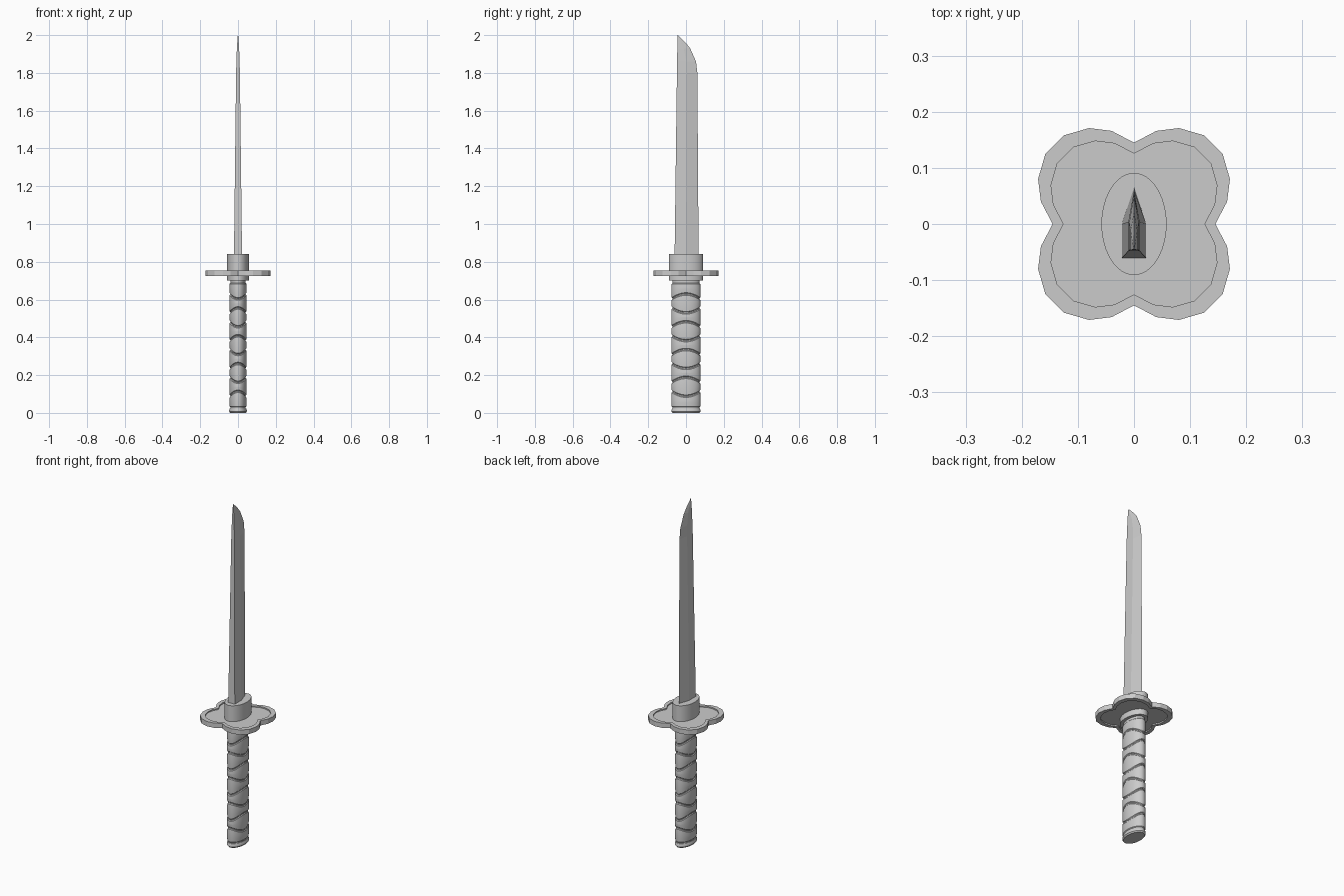
import bpy
from math import sin, cos, pi

cube = bpy.data.objects.get("Cube")
if cube:
    bpy.data.objects.remove(cube)

steel = bpy.data.materials.new("plain_grey")
steel.use_nodes = True
GREY = (0.6, 0.6, 0.6, 1)
steel.diffuse_color = GREY
steel.node_tree.nodes["Principled BSDF"].inputs["Base Color"].default_value = GREY


def loft(name, rings, smooth=True):
    """Skin a stack of equal-length point rings and cap both ends."""
    n = len(rings[0])
    verts = [p for ring in rings for p in ring]
    faces = [(r * n + i, r * n + (i + 1) % n, (r + 1) * n + (i + 1) % n, (r + 1) * n + i)
             for r in range(len(rings) - 1) for i in range(n)]
    faces += [tuple(reversed(range(n))), tuple(range(len(verts) - n, len(verts)))]
    mesh = bpy.data.meshes.new(name)
    mesh.from_pydata(verts, [], faces)
    mesh.validate()
    mesh.materials.append(steel)
    obj = bpy.data.objects.new(name, mesh)
    bpy.context.collection.objects.link(obj)
    if smooth:
        bpy.ops.object.select_all(action="DESELECT")
        obj.select_set(True)
        bpy.context.view_layer.objects.active = obj
        bpy.ops.object.shade_smooth_by_angle(angle=0.6)
    return obj


def oval(rx, ry, height, n=48):
    """Ellipse ring; height is a number or a function of the angle."""
    h = height if callable(height) else lambda a: height
    angles = [2 * pi * i / n for i in range(n)]
    return [(rx * cos(a), ry * sin(a), h(a)) for a in angles]


# Blade: square spine at the front, ridge in the middle, cutting edge at the back
stations = [  # height, spine y, ridge y, edge y, half thickness
    (0.78, -0.061, 0.0, 0.067, 0.022),
    (1.80, -0.048, 0.004, 0.060, 0.010),
    (1.86, -0.047, 0.002, 0.053, 0.0085),
    (1.93, -0.046, -0.012, 0.022, 0.006),
    (1.96, -0.046, -0.025, -0.002, 0.004),
    (2.00, -0.045, -0.044, -0.043, 0.001)]
loft("blade", [[(-t, s, z), (t, s, z), (t, m, z), (0, e, z), (-t, m, z)]
               for z, s, m, e, t in stations], smooth=False)

# Guard: four-lobed plate with a raised rim on both sides
quarter = [(0.145, 0), (0.166, 0.04), (0.171, 0.08), (0.158, 0.125),
           (0.125, 0.158), (0.08, 0.171), (0.04, 0.166)]
outline = []
for turn in range(4):
    c, s = round(cos(turn * pi / 2)), round(sin(turn * pi / 2))
    outline += [(x * c - y * s, x * s + y * c) for x, y in quarter]


def lobes(scale, z):
    return [(x * scale, y * scale, z) for x, y in outline]


INNER = 0.865
loft("guard", [lobes(INNER, 0.733), lobes(INNER, 0.726), lobes(1, 0.726),
               lobes(1, 0.754), lobes(INNER, 0.754), lobes(INNER, 0.747)], smooth=False)

# Collar running through the guard
loft("collar", [oval(0.058, 0.091, 0.70), oval(0.058, 0.091, 0.84)])

# Grip core and end cap
loft("grip_core", [oval(0.041, 0.071, 0.012), oval(0.041, 0.071, 0.71)])
loft("end_cap", [oval(0.042, 0.071, 0.0), oval(0.047, 0.077, 0.007),
                 oval(0.047, 0.077, 0.015), oval(0.043, 0.073, 0.024)])

# Grip wrap: bands whose seams weave up and down to leave slim diamonds
BANDS, LOW, HIGH, GAP = 9, 0.028, 0.69, 0.003
STEP = (HIGH - LOW) / BANDS


def seam(k, offset):
    weave = 0 if k in (0, BANDS) else 0.013 * (-1) ** k
    return lambda a: LOW + k * STEP + offset + weave * cos(2 * a)


for k in range(BANDS):
    loft(f"grip_wrap_{k + 1}", [
        oval(0.041, 0.072, seam(k, GAP)),
        oval(0.0445, 0.076, seam(k, GAP + 0.004)),
        oval(0.046, 0.0775, seam(k, STEP * 0.35)),
        oval(0.046, 0.0775, seam(k + 1, -STEP * 0.35)),
        oval(0.0445, 0.076, seam(k + 1, -GAP - 0.004)),
        oval(0.041, 0.072, seam(k + 1, -GAP))])
